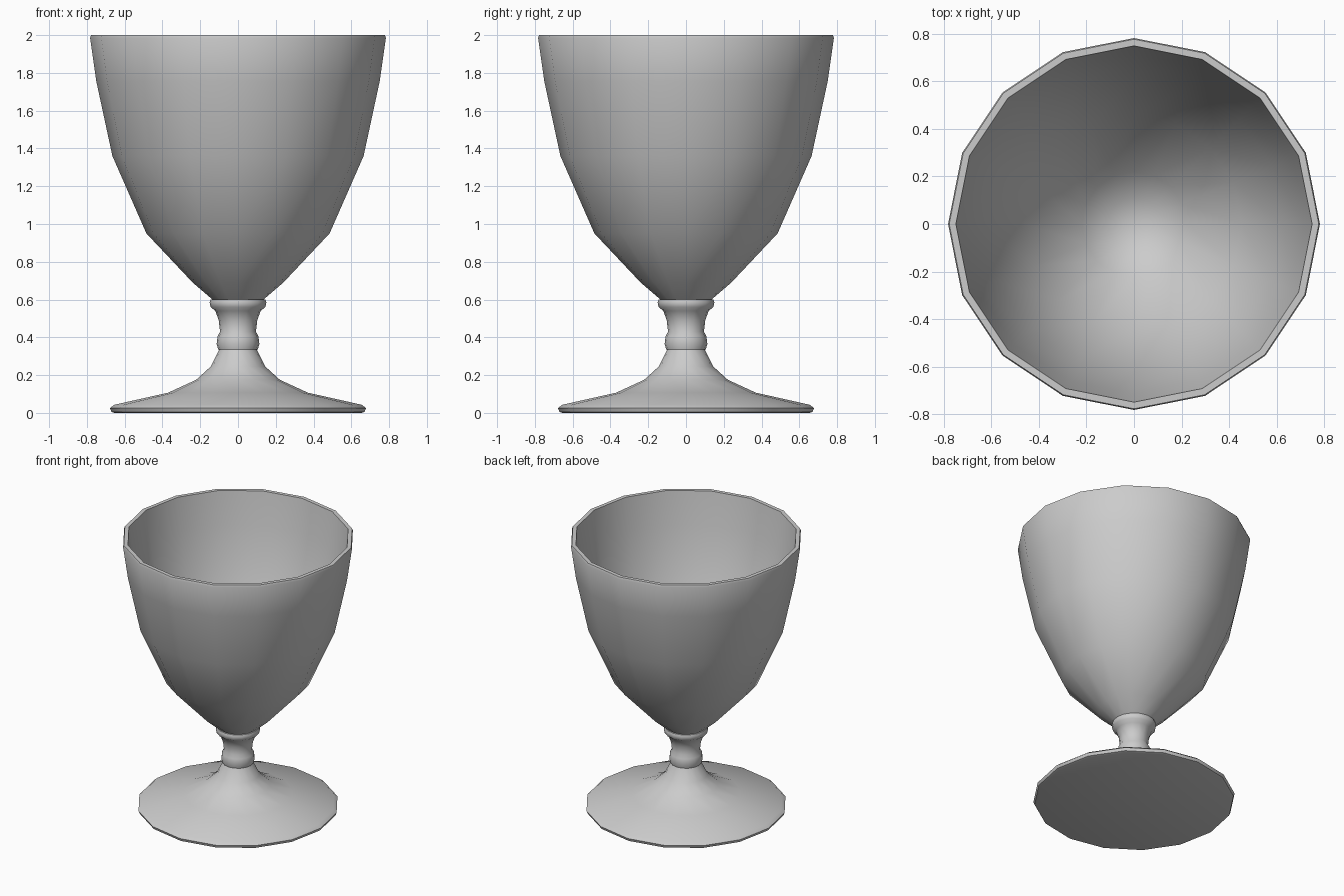
import bpy, bmesh, math

if "Cube" in bpy.data.objects:
    bpy.data.objects.remove(bpy.data.objects["Cube"])

SIDES = 16


def lathe(name, profile, closed=False):
    """Revolve (radius, z) points around z; radius 0 makes a pole."""
    bm = bmesh.new()
    rings = []
    for r, z in profile:
        if r == 0:
            rings.append([bm.verts.new((0, 0, z))] * SIDES)
        else:
            rings.append([bm.verts.new((r * math.cos(2 * math.pi * i / SIDES),
                                        r * math.sin(2 * math.pi * i / SIDES), z))
                          for i in range(SIDES)])
    for a, b in zip(rings, rings[1:]):
        for i in range(SIDES):
            j = (i + 1) % SIDES
            quad = list(dict.fromkeys((a[i], a[j], b[j], b[i])))
            bm.faces.new(quad)
    bmesh.ops.recalc_face_normals(bm, faces=bm.faces)
    mesh = bpy.data.meshes.new(name)
    bm.to_mesh(mesh)
    bm.free()
    obj = bpy.data.objects.new(name, mesh)
    bpy.context.collection.objects.link(obj)
    bpy.ops.object.select_all(action='DESELECT')
    obj.select_set(True)
    bpy.context.view_layer.objects.active = obj
    bpy.ops.object.shade_smooth_by_angle(angle=math.radians(40))
    return obj


# Bowl: outer wall up, over the rim, down the inner wall
lathe("bowl", [
    (0, 0.60), (0.135, 0.60), (0.24, 0.69), (0.485, 0.95), (0.665, 1.36),
    (0.75, 1.755), (0.783, 1.985), (0.778, 2.0), (0.75, 2.0), (0.715, 1.76),
    (0.63, 1.37), (0.455, 0.97), (0.22, 0.72), (0.11, 0.64), (0, 0.625)])

# Stem: collar under the bowl, waist, and lower bead
lathe("stem", [
    (0, 0.60), (0.145, 0.60), (0.15, 0.585), (0.145, 0.56), (0.12, 0.54),
    (0.102, 0.49), (0.095, 0.43), (0.108, 0.405), (0.113, 0.365),
    (0.105, 0.335), (0, 0.335)])

# Foot: flared base with a thin edge
lathe("foot", [
    (0, 0.335), (0.10, 0.335), (0.145, 0.245), (0.222, 0.175), (0.37, 0.107),
    (0.655, 0.043), (0.678, 0.025), (0.67, 0.005), (0.655, 0.0), (0, 0.0)])
